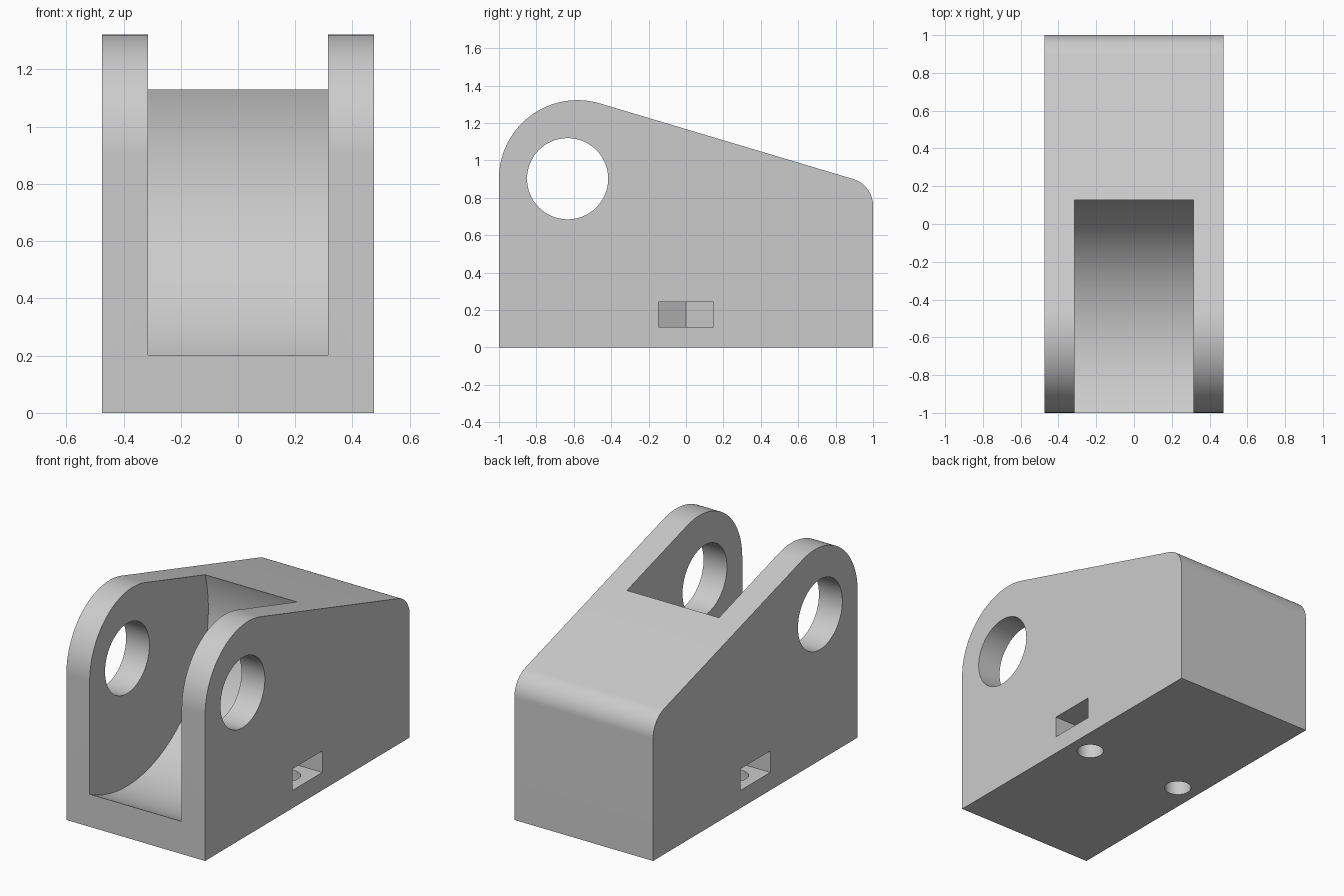
import bpy, bmesh
from math import cos, sin, radians, pi
from mathutils import Matrix

default = bpy.data.objects.get("Cube")
if default:
    bpy.data.objects.remove(default, do_unlink=True)

grey = bpy.data.materials.new("plain grey")
grey.use_nodes = True
colour = (0.6, 0.6, 0.6, 1)
grey.diffuse_color = colour
grey.node_tree.nodes["Principled BSDF"].inputs["Base Color"].default_value = colour


def arc(cu, cv, r, start, end, steps):
    """Points on an arc, angles in degrees."""
    angles = [radians(start + (end - start) * i / steps) for i in range(steps + 1)]
    return [(cu + r * cos(a), cv + r * sin(a)) for a in angles]


def circle(cu, cv, r, steps=96):
    return arc(cu, cv, r, 0, 360, steps)[:-1]


def prism(name, outline, axis, low, high):
    """Extrude an outline along x (outline in y, z) or z (outline in x, y)."""
    bm = bmesh.new()
    place = (lambda u, v: (low, u, v)) if axis == "x" else (lambda u, v: (u, v, low))
    face = bm.faces.new([bm.verts.new(place(u, v)) for u, v in outline])
    new = bmesh.ops.extrude_face_region(bm, geom=[face])["geom"]
    shift = (high - low, 0, 0) if axis == "x" else (0, 0, high - low)
    bmesh.ops.translate(bm, vec=shift, verts=[g for g in new if isinstance(g, bmesh.types.BMVert)])
    bmesh.ops.recalc_face_normals(bm, faces=bm.faces)
    mesh = bpy.data.meshes.new(name)
    bm.to_mesh(mesh)
    bm.free()
    mesh.materials.append(grey)
    obj = bpy.data.objects.new(name, mesh)
    bpy.context.collection.objects.link(obj)
    return obj


def cut(target, cutter):
    """Subtract the cutter, then discard it."""
    cutter.hide_render = True
    mod = target.modifiers.new(cutter.name, "BOOLEAN")
    mod.operation = "DIFFERENCE"
    mod.solver = "EXACT"
    mod.object = cutter
    bpy.context.view_layer.objects.active = target
    bpy.ops.object.modifier_apply(modifier=mod.name)
    bpy.data.objects.remove(cutter, do_unlink=True)


# Body: rounded nose at the front, sloped top, small rounded back corner
slope = 90 - 16.4
outline = [(-1, 0), (1, 0)]
outline += arc(0.85, 0.757, 0.15, 0, slope, 24)
outline += arc(-0.58, 0.902, 0.42, slope, 180, 48)
bracket = prism("bracket_body", outline, "x", -0.475, 0.475)

# Round slot between the two ears, and the pin hole through them
cut(bracket, prism("wheel_slot", circle(-0.633, 0.905, 0.793, 160), "x", -0.315, 0.315))
cut(bracket, prism("pin_hole", circle(-0.633, 0.902, 0.217), "x", -0.6, 0.6))

# Nut pockets with a pointed inner end, and screw holes from below
half, centre = 0.146, 0.335
tip = half / cos(pi / 6)
for side, label in ((1, "left"), (-1, "right")):
    pocket = [(0.6, -half), (0.6, half), (centre - tip / 2, half),
              (centre - tip, 0), (centre - tip / 2, -half)]
    cut(bracket, prism(label + "_nut_pocket", [(side * x, y) for x, y in pocket], "z", 0.11, 0.243))
    cut(bracket, prism(label + "_screw_hole", circle(side * centre, 0, 0.077, 48), "z", -0.1, 0.18))

# Smooth the curves, keep the edges sharp
bpy.ops.object.select_all(action="DESELECT")
bracket.select_set(True)
bpy.context.view_layer.objects.active = bracket
bpy.ops.object.shade_smooth_by_angle(angle=radians(25))
